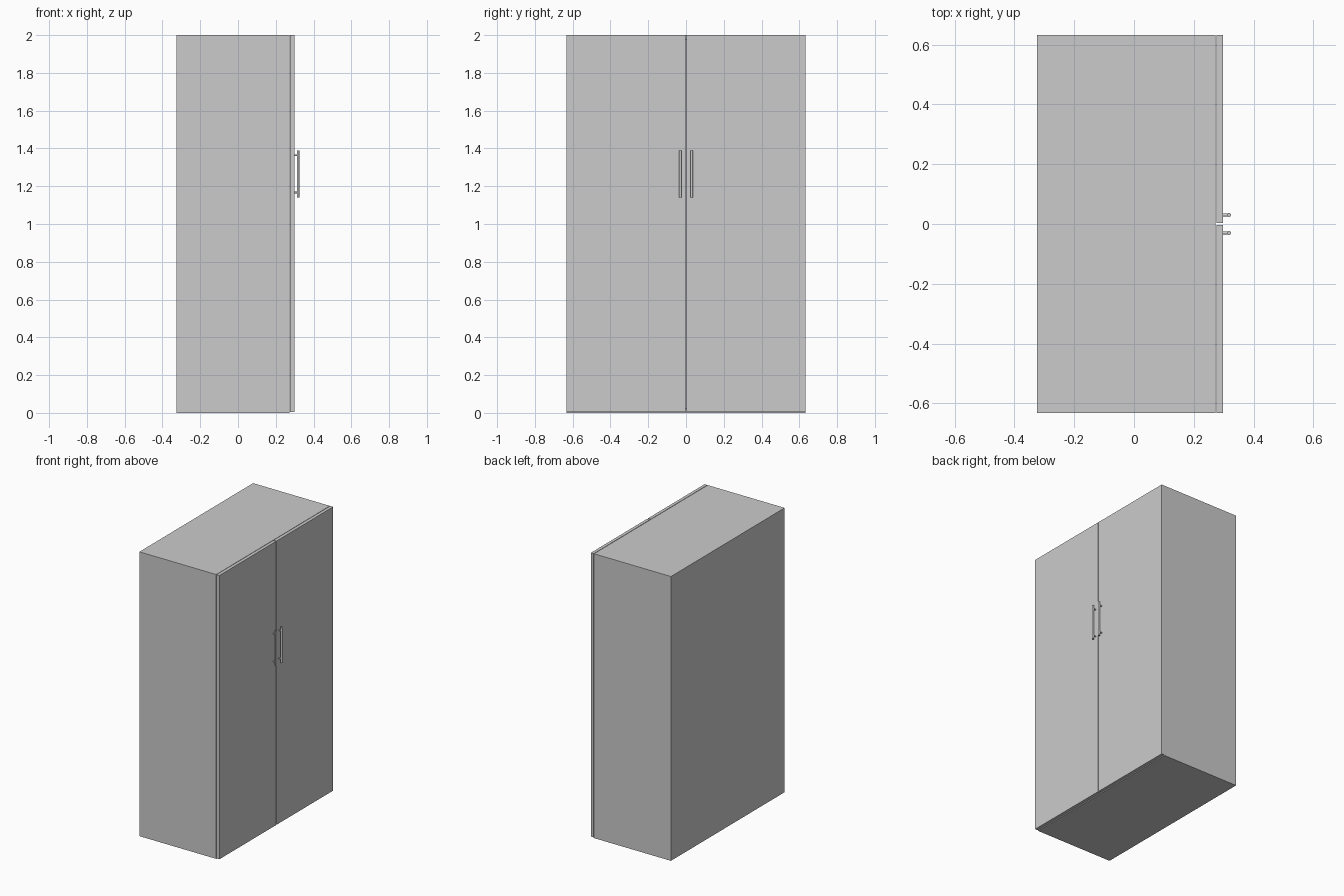
import bpy
from math import pi

if "Cube" in bpy.data.objects:
    bpy.data.objects.remove(bpy.data.objects["Cube"])

BACK, FRONT = -0.325, 0.298      # depth range without handles
HALF_W, HEIGHT = 0.632, 2.0
DOOR_T, GAP, PANEL = 0.022, 0.003, 0.022
BODY_FRONT = FRONT - DOOR_T - GAP


def box(name, x0, x1, y0, y1, z0, z1):
    bpy.ops.mesh.primitive_cube_add(
        size=1, location=((x0 + x1) / 2, (y0 + y1) / 2, (z0 + z1) / 2))
    ob = bpy.context.object
    ob.name = name
    ob.scale = (x1 - x0, y1 - y0, z1 - z0)
    bpy.ops.object.transform_apply(location=False, rotation=False, scale=True)
    return ob


def rod(name, radius, length, location, rotation=(0, 0, 0)):
    bpy.ops.mesh.primitive_cylinder_add(
        vertices=24, radius=radius, depth=length, location=location, rotation=rotation)
    ob = bpy.context.object
    ob.name = name
    bpy.ops.object.shade_smooth_by_angle()
    return ob


# Carcass panels
inner = HALF_W - PANEL
box("back_panel", BACK, BACK + PANEL, -inner, inner, PANEL, HEIGHT - PANEL)
box("top_panel", BACK, BODY_FRONT, -inner, inner, HEIGHT - PANEL, HEIGHT)
box("bottom_panel", BACK, BODY_FRONT, -inner, inner, 0, PANEL)

for side, s in (("left", -1), ("right", 1)):
    # Side panel
    ys = sorted((s * inner, s * HALF_W))
    box(side + "_side_panel", BACK, BODY_FRONT, *ys, 0, HEIGHT)
    # Door, with a narrow gap at the centre
    ys = sorted((s * 0.003, s * HALF_W))
    box(side + "_door", FRONT - DOOR_T, FRONT, *ys, 0.004, HEIGHT)
    # Bar handle on two posts
    y = s * 0.03
    rod(side + "_handle_bar", 0.0068, 0.25, (0.318, y, 1.265))
    for end, z in (("lower", 1.166), ("upper", 1.364)):
        rod(f"{side}_handle_{end}_post", 0.005, 0.022, (0.307, y, z), (0, pi / 2, 0))
